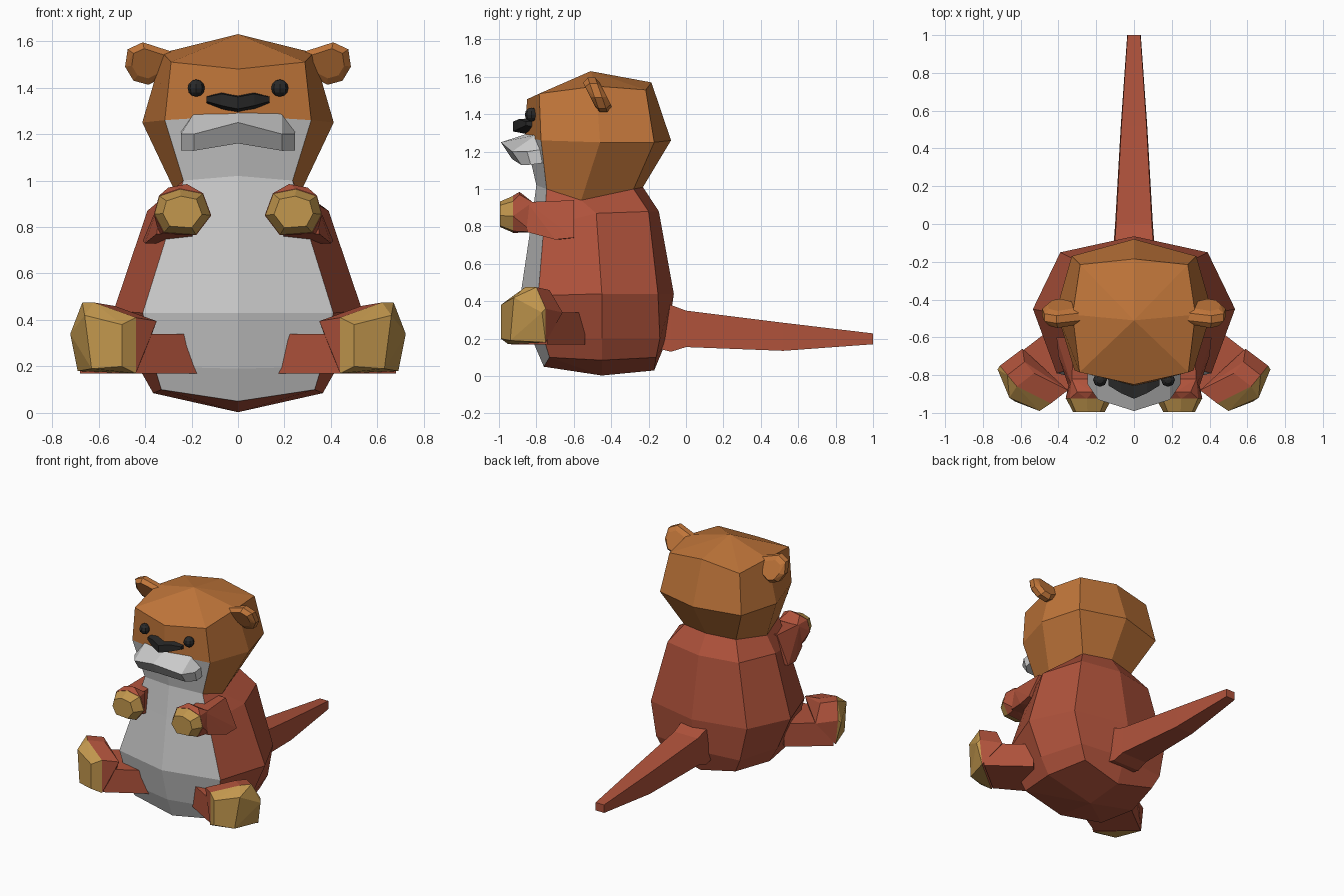
import bpy, bmesh
from mathutils import Vector

if "Cube" in bpy.data.objects:
    bpy.data.objects.remove(bpy.data.objects["Cube"])


def material(name, rgb):
    m = bpy.data.materials.new(name)
    m.diffuse_color = (*rgb, 1)
    m.use_nodes = True
    m.node_tree.nodes["Principled BSDF"].inputs["Base Color"].default_value = m.diffuse_color
    return m


ORANGE = material("orange fur", (0.53, 0.18, 0.042))
RED = material("red brown fur", (0.43, 0.085, 0.044))
GREY = material("pale grey fur", (0.60, 0.60, 0.60))
GOLD = material("golden pads", (0.54, 0.31, 0.075))
BLACK = material("black", (0.022, 0.022, 0.022))


def finish(name, bm, *mats):
    bmesh.ops.recalc_face_normals(bm, faces=bm.faces[:])
    me = bpy.data.meshes.new(name)
    bm.to_mesh(me)
    bm.free()
    for m in mats:
        me.materials.append(m)
    ob = bpy.data.objects.new(name, me)
    bpy.context.collection.objects.link(ob)
    return ob


def hulls(name, pts, mat):
    """Convex block, one on the left and one on the right."""
    for s, side in ((1, "left"), (-1, "right")):
        bm = bmesh.new()
        vs = [bm.verts.new((s * x, y, z)) for x, y, z in pts]
        r = bmesh.ops.convex_hull(bm, input=vs)
        junk = {g for g in r["geom_interior"] + r["geom_unused"] if isinstance(g, bmesh.types.BMVert)}
        bmesh.ops.delete(bm, geom=list(junk), context='VERTS')
        bmesh.ops.dissolve_limit(bm, angle_limit=0.1, verts=bm.verts[:], edges=bm.edges[:])
        finish(f"{name}_{side}", bm, mat)


def loft(name, rings, mats, rule=lambda i, j: 0, low=None, high=None):
    """Skin closed rings; end in a point (low / high) or a flat cap."""
    bm = bmesh.new()
    vr = [[bm.verts.new(p) for p in r] for r in rings]
    n = len(vr[0])
    for i in range(len(vr) - 1):
        for j in range(n):
            k = (j + 1) % n
            f = bm.faces.new((vr[i][j], vr[i][k], vr[i + 1][k], vr[i + 1][j]))
            f.material_index = rule(i, j)
    for ring, tip in ((vr[0], low), (vr[-1], high)):
        if tip:
            t = bm.verts.new(tip)
            for j in range(n):
                bm.faces.new((ring[j], ring[(j + 1) % n], t))
        else:
            bm.faces.new(ring)
    return finish(name, bm, *mats)


def mirrored(half):
    """Half ring (front centre, front corner, side, back corner, back) to full ring."""
    return half + [(-x, y, z) for x, y, z in half[-2:0:-1]]


def is_front(j):
    return j in (0, 7)


# Body with grey belly
neck = [(0, -.80, 1.02), (.235, -.745, 1.0), (.265, -.56, .94), (.21, -.28, 1.0), (0, -.23, 1.01)]
body = [
    [(0, -.76, .05), (.33, -.73, .10), (.365, -.45, .085), (.29, -.16, .10), (0, -.17, .03)],
    [(0, -.82, .19), (.36, -.76, .20), (.43, -.45, .20), (.34, -.14, .20), (0, -.10, .20)],
    [(0, -.885, .43), (.41, -.79, .43), (.535, -.45, .44), (.39, -.15, .44), (0, -.065, .44)],
    [(0, -.83, .80), (.295, -.76, .80), (.39, -.48, .87), (.29, -.20, .88), (0, -.145, .88)],
    neck]
loft("body", [mirrored(r) for r in body], (RED, GREY),
     lambda i, j: int(is_front(j)), low=(0, -.45, .003))

# Head with grey throat and cheeks
head = [
    neck,
    [(0, -.86, 1.28), (.315, -.775, 1.26), (.412, -.46, 1.25), (.33, -.17, 1.25), (0, -.08, 1.26)],
    [(0, -.85, 1.48), (.288, -.785, 1.51), (.325, -.48, 1.55), (.285, -.215, 1.53), (0, -.185, 1.57)]]
loft("head", [mirrored(r) for r in head], (ORANGE, GREY),
     lambda i, j: int(i == 0 and is_front(j)), high=(0, -.51, 1.63))

# Muzzle: cross-sections from side to side
muzzle = [(.245, [(-.78, 1.21), (-.85, 1.20), (-.83, 1.13), (-.76, 1.14)]),
          (.19, [(-.80, 1.29), (-.93, 1.20), (-.88, 1.128), (-.76, 1.14)]),
          (0, [(-.85, 1.295), (-.99, 1.25), (-.93, 1.16), (-.78, 1.16)])]
sections = [[(x, y, z) for y, z in p] for x, p in muzzle]
sections += [[(-x, y, z) for x, y, z in s] for s in sections[1::-1]]
loft("muzzle", sections, (GREY,))

# Nose
nose = [(.135, -.855, .03, 1.348), (.07, -.895, .078, 1.342), (0, -.925, .08, 1.328)]
sections = [[(x, -.80, z + h / 2), (x, y, z + h * .4), (x, y, z - h * .25), (x, -.82, z - h / 2)]
            for x, y, h, z in nose]
sections += [[(-x, y, z) for x, y, z in s] for s in sections[1::-1]]
loft("nose", sections, (BLACK,))

# Eyes
for s in (1, -1):
    bm = bmesh.new()
    bmesh.ops.create_uvsphere(bm, u_segments=8, v_segments=6, radius=.037)
    bmesh.ops.translate(bm, verts=bm.verts[:], vec=(s * .18, -.825, 1.398))
    finish("eye_left" if s > 0 else "eye_right", bm, BLACK)

# Ears: leaning rounded plates
outline = [(.27, 1.55), (.41, 1.595), (.475, 1.565), (.486, 1.49), (.45, 1.43), (.385, 1.412), (.31, 1.45)]
ear = []
for x, z in outline:
    y = -.505 + (1.58 - z) * .35
    ear += [(x, y - .015, z), (x, y + .025, z)]
    ear += [(.39 + (x - .39) * .7, y + d, 1.505 + (z - 1.505) * .7) for d in (-.04, .05)]
hulls("ear", ear, ORANGE)

# Arms, hands and golden paws
paw_outline = [(.15, .945), (.25, .965), (.34, .935), (.362, .855), (.32, .775), (.18, .765), (.115, .85)]
hulls("arm", [(.20, -.85, .925), (.33, -.85, .93), (.20, -.85, .77), (.35, -.85, .77),
              (.18, -.60, .94), (.32, -.60, .94), (.41, -.60, .74), (.18, -.60, .73), (.40, -.70, .73)], RED)
hulls("hand", [(x, -.925, z) for x, z in paw_outline] + [(.22, -.89, .985), (.30, -.89, .97),
              (.18, -.82, .93), (.33, -.82, .93), (.20, -.82, .77), (.34, -.82, .77)], RED)
hulls("paw", [(x, -.92, z) for x, z in paw_outline]
      + [(.24 + (x - .24) * .68, -.995, .865 + (z - .865) * .68) for x, z in paw_outline], GOLD)

# Legs, feet and golden soles
hulls("leg", [(x, y, z) for x, y in ((.165, -.775), (.44, -.935), (.68, -.74), (.42, -.54))
              for z in (.17, .34)], RED)
rim = [(.44, -.95, .17), (.44, -.95, .41), (.62, -.86, .475), (.67, -.80, .475), (.71, -.75, .36), (.69, -.75, .18)]
hulls("foot", rim + [(x - .09, y + .07, z - .015) for x, y, z in rim if z > .3]
      + [(.37, -.88, .34), (.59, -.66, .34)], RED)
hulls("sole", rim + [(.50, -.99, .20), (.50, -.99, .38), (.63, -.94, .19), (.66, -.92, .42),
                     (.722, -.77, .34)], GOLD)

# Tail
tail = [(-.20, .11, .16, .40), (-.08, .106, .13, .38), (0, .10, .155, .35),
        (.52, .07, .135, .285), (1.0, .036, .17, .228)]
loft("tail", [[(-w, y, a), (w, y, a), (w * .95, y, b), (-w * .95, y, b)] for y, w, a, b in tail], (RED,))
